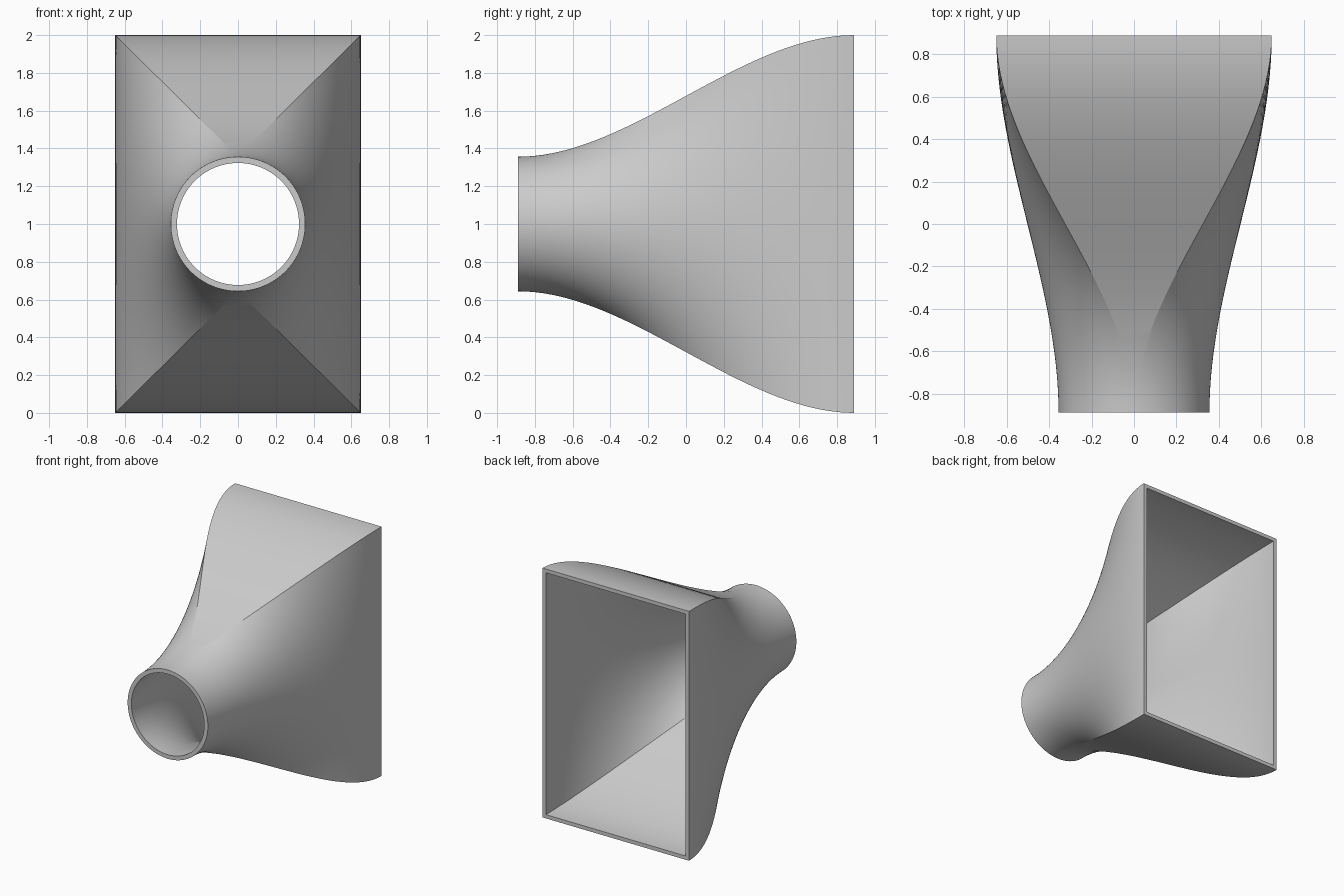
import bpy, bmesh
from math import sin, cos, pi

if "Cube" in bpy.data.objects:
    bpy.data.objects.remove(bpy.data.objects["Cube"])

HALF_LEN = 0.89          # half length along y
ARC, STEPS = 64, 40      # divisions of each half circle, and along the length
CENTRE_Z = 1.0


def section(bm, t, half_w, half_h, radius):
    """One ring: each half circle eases into one tall side of the rectangle."""
    s = t * t * (3 - 2 * t)
    y = -HALF_LEN + 2 * HALF_LEN * t
    right = []
    for i in range(ARC + 1):
        v = i / ARC
        x = (1 - s) * radius * sin(pi * v) + s * half_w
        z = (1 - s) * radius * cos(pi * v) + s * half_h * (1 - 2 * v)
        right.append((x, z))
    left = [(-x, z) for x, z in reversed(right)]
    return [bm.verts.new((x, y, CENTRE_Z + z)) for x, z in right + left]


def bridge(bm, a, b):
    n = len(a)
    for i in range(n):
        j = (i + 1) % n
        bm.faces.new((a[i], a[j], b[j], b[i]))


bm = bmesh.new()
# Outer skin front to back, then inner skin back to front, closed by the rims
rings = [section(bm, k / STEPS, 0.65, 1.0, 0.356) for k in range(STEPS + 1)]
rings += [section(bm, k / STEPS, 0.62, 0.97, 0.323) for k in range(STEPS, -1, -1)]
for k in range(len(rings)):
    bridge(bm, rings[k], rings[(k + 1) % len(rings)])

# The flat top and bottom panels taper to a point at the round mouth
bmesh.ops.remove_doubles(bm, verts=bm.verts, dist=1e-5)
bmesh.ops.recalc_face_normals(bm, faces=bm.faces)

mesh = bpy.data.meshes.new("duct_transition")
bm.to_mesh(mesh)
bm.free()
duct = bpy.data.objects.new("duct_transition", mesh)
bpy.context.collection.objects.link(duct)

bpy.context.view_layer.objects.active = duct
duct.select_set(True)
bpy.ops.object.shade_smooth_by_angle(angle=pi / 15)
